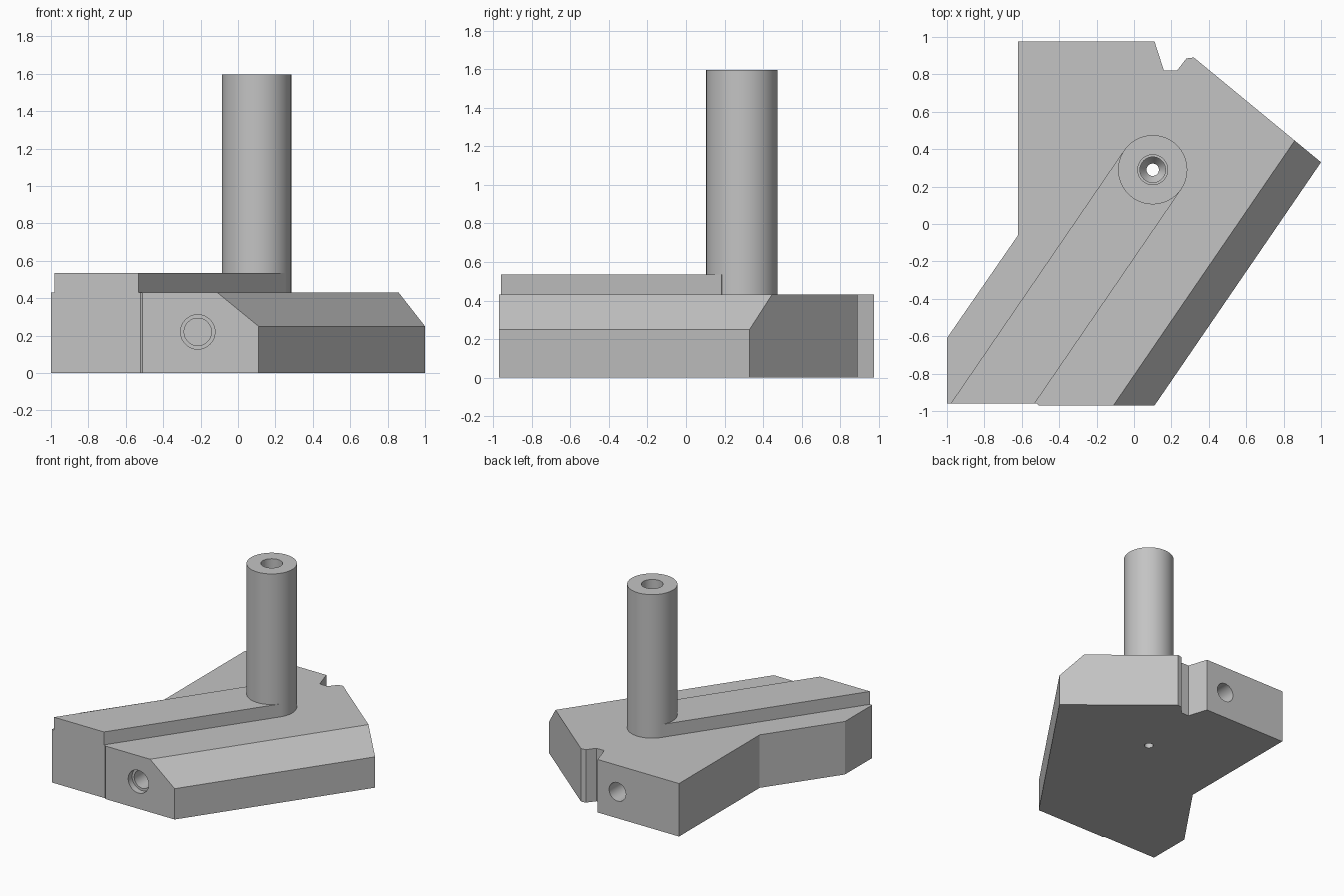
import bpy, bmesh, math
from mathutils import Vector

if "Cube" in bpy.data.objects:
    bpy.data.objects.remove(bpy.data.objects["Cube"], do_unlink=True)

GREY = (0.55, 0.55, 0.55, 1)
grey = bpy.data.materials.new("machined grey")
grey.use_nodes = True
grey.diffuse_color = GREY
grey.node_tree.nodes["Principled BSDF"].inputs["Base Color"].default_value = GREY


def make_object(name, bm):
    bmesh.ops.recalc_face_normals(bm, faces=bm.faces)
    mesh = bpy.data.meshes.new(name)
    bm.to_mesh(mesh)
    bm.free()
    mesh.materials.append(grey)
    obj = bpy.data.objects.new(name, mesh)
    bpy.context.collection.objects.link(obj)
    return obj


def prism(outline, z0, z1):
    bm = bmesh.new()
    face = bm.faces.new([bm.verts.new((x, y, z0)) for x, y in outline])
    top = bmesh.ops.extrude_face_region(bm, geom=[face])
    verts = [g for g in top["geom"] if isinstance(g, bmesh.types.BMVert)]
    bmesh.ops.translate(bm, verts=verts, vec=(0, 0, z1 - z0))
    # extruding keeps the starting face as the bottom cap
    if not face.is_valid:
        bmesh.ops.holes_fill(bm, edges=bm.edges)
    return bm


def lathe(name, profile, origin, axis=(0, 0, 1), steps=64):
    """Solid of revolution from (radius, distance along axis) pairs."""
    bm = bmesh.new()
    turn = Vector((0, 0, 1)).rotation_difference(Vector(axis))
    rings = []
    for r, h in profile:
        rings.append([bm.verts.new(Vector(origin) + turn @ Vector(
            (r * math.cos(2 * math.pi * i / steps), r * math.sin(2 * math.pi * i / steps), h)))
            for i in range(steps)])
    for a, b in zip(rings, rings[1:]):
        for i in range(steps):
            j = (i + 1) % steps
            bm.faces.new((a[i], a[j], b[j], b[i]))
    bm.faces.new(rings[0])
    bm.faces.new(rings[-1])
    return make_object(name, bm)


def cut(obj, cutter):
    mod = obj.modifiers.new("cut", "BOOLEAN")
    mod.operation = "DIFFERENCE"
    mod.solver = "EXACT"
    mod.object = cutter
    bpy.context.view_layer.objects.active = obj
    bpy.ops.object.modifier_apply(modifier=mod.name)


TOP, RIDGE_TOP, POST_TOP, RADIUS = 0.43, 0.535, 1.595, 0.185
centre = Vector((0.1, 0.29))

# Base block with the notch at the back
outline = [(-0.51, -0.97), (0.11, -0.97), (1.0, 0.33), (0.32, 0.89), (0.28, 0.885),
           (0.23, 0.82), (0.16, 0.82), (0.11, 0.975), (-0.62, 0.975), (-0.62, -0.06),
           (-1.0, -0.61), (-1.0, -0.96), (-0.52, -0.96)]
bm = prism(outline, 0, TOP)

# Long chamfer along the slanted side
low, far, high = Vector((0.11, -0.97, 0.25)), Vector((1.0, 0.33, 0.25)), Vector((-0.11, -0.97, TOP))
bmesh.ops.bisect_plane(bm, geom=bm.verts[:] + bm.edges[:] + bm.faces[:], plane_co=low,
                       plane_no=(far - low).cross(high - low), clear_outer=True)
bmesh.ops.holes_fill(bm, edges=[e for e in bm.edges if e.is_boundary])
base = make_object("base_block", bm)

# Raised ridge running from the front to the post
along = Vector((far.x - low.x, far.y - low.y)).normalized()
side = Vector((along.y, -along.x)) * RADIUS
front_y = -0.96


def to_front(p):
    return p - along * ((p.y - front_y) / along.y)


right, left = centre + side, centre - side
ridge = make_object("ridge", prism([to_front(right), right, left, to_front(left)], TOP, RIDGE_TOP))

# Post
post = lathe("post", [(RADIUS, TOP), (RADIUS, POST_TOP)], (centre.x, centre.y, 0))

# Stepped bore through post, ridge and base
bore = lathe("bore_cutter", [(0.033, -0.1), (0.033, 0.25), (0.068, 0.3), (0.068, 0.9),
                             (0.08, 0.9), (0.08, 1.7)], (centre.x, centre.y, 0))
# Blind side holes
front_hole = lathe("front_hole_cutter", [(0.092, -0.1), (0.092, 0.05), (0.073, 0.05), (0.073, 0.4)],
                   (-0.215, -0.97, 0.22), (0, 1, 0))
back_hole = lathe("back_hole_cutter", [(0.075, -0.1), (0.075, 0.4)],
                  (-0.067, 0.975, 0.215), (0, -1, 0))

for part in (base, ridge, post):
    cut(part, bore)
cut(base, front_hole)
cut(base, back_hole)
for cutter in (bore, front_hole, back_hole):
    bpy.data.objects.remove(cutter, do_unlink=True)

# Smooth round walls, crisp edges
bpy.ops.object.select_all(action="DESELECT")
for part in (base, ridge, post):
    part.select_set(True)
bpy.context.view_layer.objects.active = post
bpy.ops.object.shade_smooth_by_angle(angle=math.radians(30))
